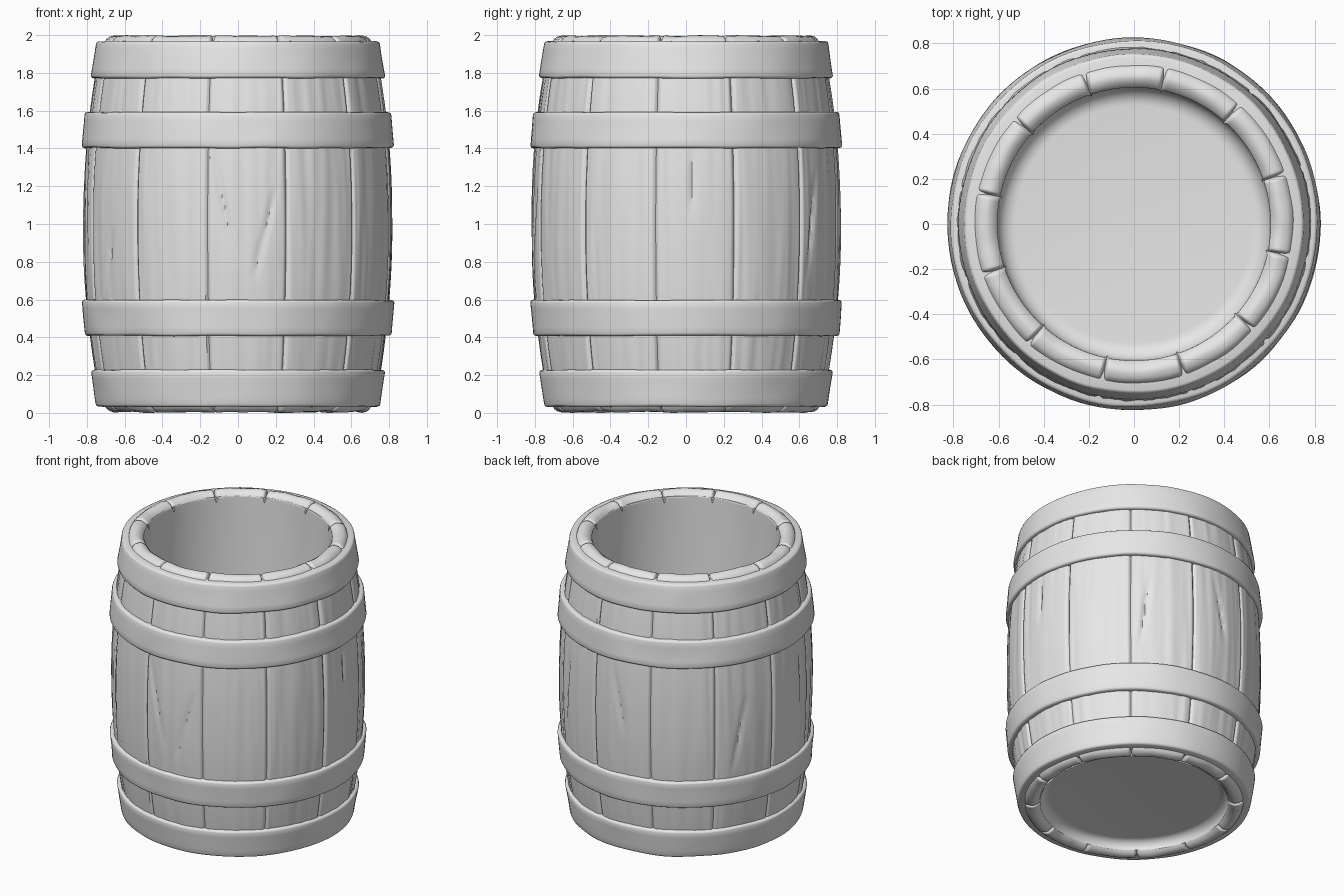
import bpy
import bmesh
from math import sin, cos, pi, radians, exp
from mathutils import Vector, noise

cube = bpy.data.objects.get("Cube")
if cube:
    bpy.data.objects.remove(cube, do_unlink=True)

grey = bpy.data.materials.new("plain_grey")
grey.use_nodes = True
grey.diffuse_color = (0.8, 0.8, 0.8, 1)
grey.node_tree.nodes["Principled BSDF"].inputs["Base Color"].default_value = (0.8, 0.8, 0.8, 1)

STAVES = 12
STEPS = 32
FIRST_JOINT = radians(18.5)
PITCH = 2 * pi / STAVES


def revolve(name, profile, angles, shape=None, closed=False, caps=False, sharp=35):
    """Spin an (r, z) profile around z; shape(r, z, angle) may move each point."""
    bm = bmesh.new()
    rings = []
    for r, z in profile:
        ring = []
        for a in angles:
            rr, zz = shape(r, z, a) if shape else (r, z)
            ring.append(bm.verts.new((rr * cos(a), rr * sin(a), zz)))
        rings.append(ring)
    count = len(angles)
    pairs = list(zip(rings, rings[1:])) + ([(rings[-1], rings[0])] if closed else [])
    for low, high in pairs:
        for i in range(count):
            j = (i + 1) % count
            bm.faces.new((low[i], low[j], high[j], high[i]))
    if caps:
        bm.faces.new(rings[-1])
    mesh = bpy.data.meshes.new(name)
    bm.to_mesh(mesh)
    bm.free()
    mesh.materials.append(grey)
    obj = bpy.data.objects.new(name, mesh)
    bpy.context.collection.objects.link(obj)
    bpy.ops.object.select_all(action="DESELECT")
    obj.select_set(True)
    bpy.context.view_layer.objects.active = obj
    bpy.ops.object.shade_smooth_by_angle(angle=radians(sharp))
    return obj


def even(count):
    return [2 * pi * i / count for i in range(count)]


# Columns bunch up beside the joints so the gaps stay crisp
stave_angles = []
for s in range(STAVES):
    for k in range(STEPS):
        t = k / STEPS
        u = 0.35 * t + 0.65 * (0.5 - 0.5 * cos(pi * t))
        stave_angles.append(FIRST_JOINT + PITCH * (s + u))


def joint_depth(a):
    u = ((a - FIRST_JOINT) / PITCH) % 1
    d = min(u, 1 - u) * PITCH
    return exp(-(d / 0.011) ** 2)


# Splits and knots: angle in degrees, middle height, half length, lean
CRACKS = [(-95, 1.08, 0.32, -0.08), (-80, 0.95, 0.26, 0.08), (-147, 0.82, 0.16, 0.05),
          (2, 1.22, 0.2, 0), (55, 1.0, 0.3, 0.05), (93, 1.12, 0.25, -0.06),
          (150, 0.9, 0.28, 0.06), (-170, 1.15, 0.24, 0)]


def crack_depth(a, z):
    total = 0
    for deg, mid, half, lean in CRACKS:
        h = (z - mid) / half
        if abs(h) < 1:
            d = (a - radians(deg) - lean * h + pi) % (2 * pi) - pi
            total += exp(-(d / 0.016) ** 2) * (1 - h * h)
    return total


def wood(r, z, a):
    # Vertical grain, joints, splits, and softly uneven stave ends
    side = Vector((cos(a) * 14, sin(a) * 14, z * 0.8))
    grain = 0.005 * noise.noise(side) + 0.003 * noise.noise(side * 2.3)
    j = joint_depth(a)
    end = abs(z - 1)
    if end < 0.965:
        return r + grain - 0.014 * j - 0.013 * crack_depth(a, z), z
    sign = 1 if z > 1 else -1
    chip = 0.004 + 0.008 * noise.noise(Vector((cos(a) * 5, sin(a) * 5, r * 9 + sign)))
    return r - 0.01 * j, z - sign * (max(chip, 0) + 0.03 * j)


# Staves: bulging outside with rounded ends turned in to the mouth
def bulge(z):
    return 0.817 - 0.105 * abs(z - 1) ** 2.1


upper_end = [(0.705, 1.968), (0.698, 1.982), (0.682, 1.994), (0.66, 2.0),
             (0.645, 2.0), (0.63, 1.992), (0.615, 1.982), (0.605, 1.966)]
lower_end = [(r, 2 - z) for r, z in reversed(upper_end)]
rows = 64
sides = [(bulge(z), z) for z in (0.06 + 1.88 * i / rows for i in range(rows + 1))]
revolve("staves", lower_end + sides + upper_end, stave_angles, wood, sharp=40)


# Smooth inside: straight wall and a rounded corner into the floor
def corner(z_floor, z_dir, size=0.08, steps=8):
    return [(0.605 - size + size * cos(t), z_floor + z_dir * size * (1 - sin(t)))
            for t in (pi / 2 * i / steps for i in range(steps + 1))]


revolve("inner_wall_and_floor", [(0.607, 1.968), (0.605, 1.9)] + corner(0.15, 1), even(96), caps=True)
revolve("underside_recess", list(reversed(corner(0.085, -1, 0.06)))[::-1], even(96), caps=True)


# Hoops: soft-edged bands, slightly hammered
def hoop(name, narrow, wide, z_narrow, z_wide):
    c = 0.014
    s = 1 if z_narrow > z_wide else -1
    face = [(wide + (narrow - wide) * i / 5, z_wide + s * c + (z_narrow - z_wide - 2 * s * c) * i / 5)
            for i in range(6)]
    profile = [(wide - 0.09, z_wide), (wide - c, z_wide), (wide - c * 0.3, z_wide + s * c * 0.3)] + face
    profile += [(narrow - c * 0.3, z_narrow - s * c * 0.3), (narrow - c, z_narrow), (narrow - 0.09, z_narrow)]
    if s < 0:
        profile.reverse()

    def hammered(r, z, a):
        p = Vector((cos(a) * 3.5, sin(a) * 3.5, z * 5))
        return r + 0.005 * noise.noise(p), z + 0.004 * noise.noise(p + Vector((9, 4, 0)))

    revolve(name, profile, even(128), hammered, closed=True, sharp=50)


for label, flip in (("top", False), ("bottom", True)):
    def height(z):
        return 2 - z if flip else z
    hoop(label + "_end_hoop", 0.752, 0.778, height(1.967), height(1.772))
    hoop(label + "_middle_hoop", 0.812, 0.826, height(1.592), height(1.402))
